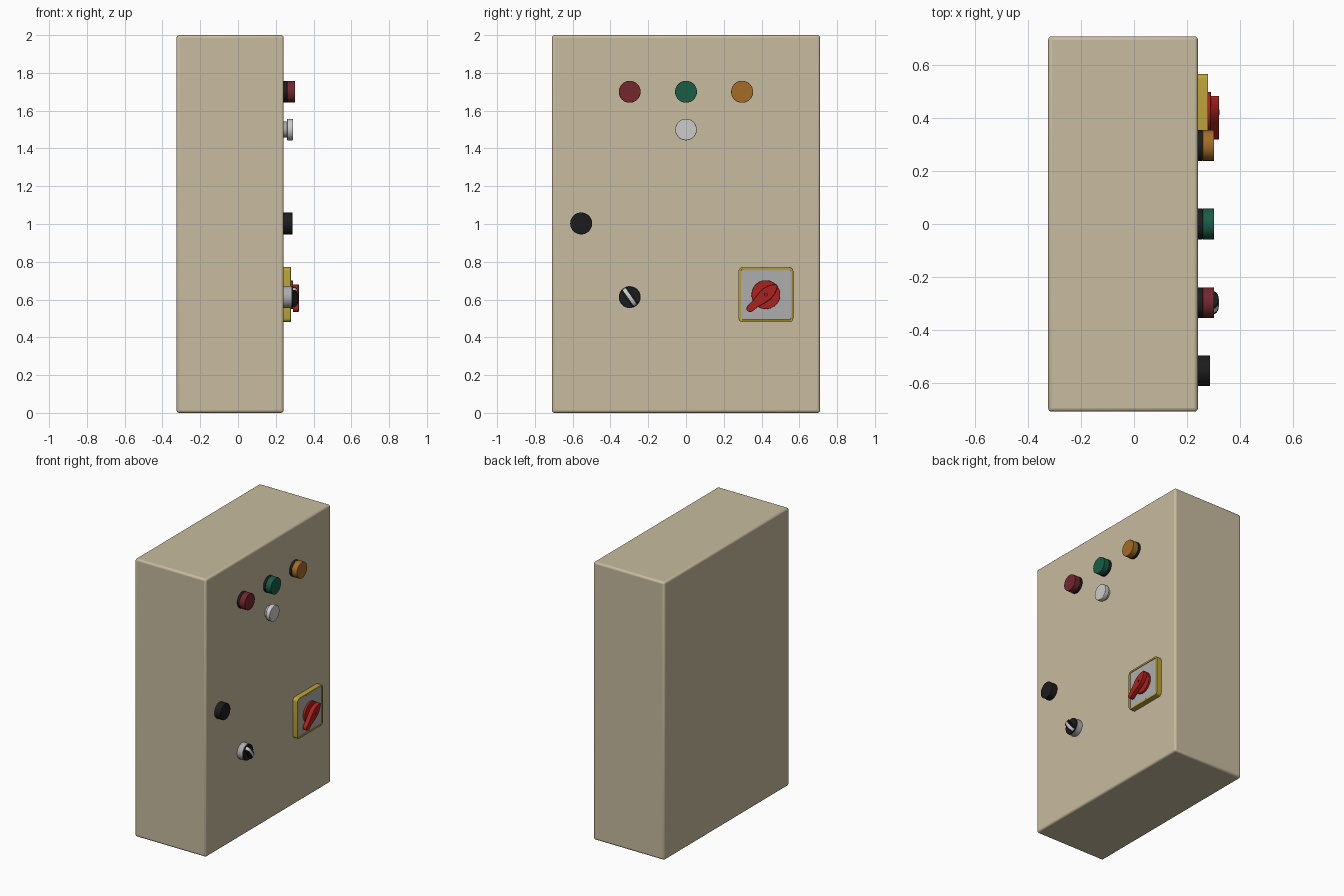
import bpy, bmesh, math
from mathutils import Matrix, Vector

if "Cube" in bpy.data.objects:
    bpy.data.objects.remove(bpy.data.objects["Cube"])

FACE = 0.242  # x of the door surface


def material(name, r, g, b):
    m = bpy.data.materials.new(name)
    m.diffuse_color = (r, g, b, 1)
    m.use_nodes = True
    m.node_tree.nodes["Principled BSDF"].inputs["Base Color"].default_value = m.diffuse_color
    return m


BEIGE = material("beige_paint", 0.58, 0.50, 0.35)
BLACK = material("black_plastic", 0.012, 0.012, 0.013)
RED_LENS = material("red_lens", 0.17, 0.02, 0.027)
GREEN_LENS = material("green_lens", 0.01, 0.11, 0.06)
AMBER_LENS = material("amber_lens", 0.37, 0.15, 0.02)
WHITE = material("white_plastic", 0.62, 0.62, 0.62)
SILVER = material("silver_metal", 0.42, 0.42, 0.43)
YELLOW = material("yellow_plastic", 0.50, 0.37, 0.04)
RED = material("red_plastic", 0.42, 0.015, 0.012)


def frame(u, v, origin):
    """Local X -> u, local Y -> v, local Z -> u x v."""
    u, v = Vector(u), Vector(v)
    m = Matrix((u, v, u.cross(v))).transposed().to_4x4()
    m.translation = origin
    return m


def door_frame(y, z, x=FACE):
    return frame((0, 1, 0), (0, 0, 1), (x, y, z))


def prism(name, pts, depth, matrix, mat, bevel=0.0, recess=None):
    """Extrude a flat outline; recess = (rim width, depth) sinks the top."""
    bm = bmesh.new()
    f = bm.faces.new([bm.verts.new((p[0], p[1], 0)) for p in pts])
    ext = bmesh.ops.extrude_face_region(bm, geom=[f], use_keep_orig=True)["geom"]
    top = [g for g in ext if isinstance(g, bmesh.types.BMFace)]
    for v in {v for t in top for v in t.verts}:
        v.co.z += depth
    bmesh.ops.recalc_face_normals(bm, faces=bm.faces[:])
    if recess:
        bmesh.ops.inset_region(bm, faces=top, thickness=recess[0])
        bmesh.ops.inset_region(bm, faces=top, thickness=0.0005)
        for v in top[0].verts:
            v.co.z -= recess[1]
    bm.transform(matrix)
    bmesh.ops.recalc_face_normals(bm, faces=bm.faces[:])
    me = bpy.data.meshes.new(name)
    bm.to_mesh(me)
    bm.free()
    me.materials.append(mat)
    ob = bpy.data.objects.new(name, me)
    bpy.context.collection.objects.link(ob)
    bpy.ops.object.select_all(action='DESELECT')
    ob.select_set(True)
    bpy.context.view_layer.objects.active = ob
    if bevel:
        b = ob.modifiers.new("bevel", 'BEVEL')
        b.width, b.segments, b.limit_method = bevel, 3, 'ANGLE'
    bpy.ops.object.shade_smooth_by_angle(angle=math.radians(35))
    return ob


def arc(cx, cy, r, a0, a1, n):
    return [(cx + r * math.cos(math.radians(a0 + (a1 - a0) * i / n)),
             cy + r * math.sin(math.radians(a0 + (a1 - a0) * i / n))) for i in range(n + 1)]


def rounded_rect(w, h, r):
    pts = []
    for k, (sx, sy) in enumerate([(1, 1), (-1, 1), (-1, -1), (1, -1)]):
        pts += arc(sx * (w / 2 - r), sy * (h / 2 - r), r, 90 * k, 90 * k + 90, 6)
    return pts


def disc(name, y, z, r, x0, x1, mat, bevel=0.002):
    return prism(name, arc(0, 0, r, 0, 360, 48)[:-1], x1 - x0, door_frame(y, z, x0), mat, bevel)


# Cabinet body
body = [(-0.71, 0), (0.71, 0), (0.71, 2), (-0.71, 2)]
prism("cabinet", body, FACE + 0.325, door_frame(0, 0, -0.325), BEIGE, 0.014)

# Row of indicator lamps
for name, y, mat in (("red", -0.298, RED_LENS), ("green", 0, GREEN_LENS), ("amber", 0.297, AMBER_LENS)):
    disc(name + "_lamp_base", y, 1.7, 0.058, FACE - 0.005, 0.26, BLACK)
    disc(name + "_lamp_lens", y, 1.7, 0.058, 0.26, 0.303, mat)

# White push button
disc("white_button_neck", 0, 1.5, 0.042, FACE - 0.005, 0.262, SILVER)
disc("white_button_cap", 0, 1.5, 0.057, 0.26, 0.292, WHITE, 0.004)

# Black door lock
disc("door_lock", -0.555, 1.003, 0.058, FACE - 0.005, 0.288, BLACK)

# Selector switch with half-round grip and pointer stripe
SY, SZ = -0.298, 0.613
disc("selector_collar", SY, SZ, 0.058, FACE - 0.005, 0.284, SILVER)
disc("selector_face", SY, SZ, 0.056, 0.283, 0.292, BLACK)
ang = math.radians(-55)
u = Vector((0, math.cos(ang), math.sin(ang)))
side = u.cross(Vector((1, 0, 0)))
for name, w, half, top, mat in (("selector_grip", 0.036, 0.053, 0.320, BLACK),
                                ("selector_stripe", 0.018, 0.054, 0.3215, WHITE)):
    h = top - 0.285
    pts = [(half * math.cos(math.pi * i / 16), h * math.sin(math.pi * i / 16) ** 0.6 if 0 < i < 16 else 0)
           for i in range(17)]
    prism(name, pts, w, frame(u, (1, 0, 0), Vector((0.285, SY, SZ)) - side * w / 2), mat)

# Main switch: yellow frame with grey inset plate
MY, MZ = 0.423, 0.626
prism("main_switch_frame", rounded_rect(0.29, 0.292, 0.022), 0.043,
      door_frame(MY, MZ, FACE - 0.005), YELLOW, 0.002, recess=(0.013, 0.006))
prism("main_switch_plate", rounded_rect(0.264, 0.266, 0.010), 0.006,
      door_frame(MY, MZ, 0.27), SILVER)

# Main switch: red dial, teardrop handle and centre screw
disc("main_switch_dial", MY, MZ, 0.076, 0.27, 0.291, RED)
handle = [(0.078, -0.004), (0.078, 0.004), (0.06, 0.018), (0.035, 0.029), (0.005, 0.034),
          (-0.03, 0.030), (-0.07, 0.022)]
handle += arc(-0.11, 0, 0.020, 90, 270, 10)
handle += [(-0.07, -0.022), (-0.03, -0.030), (0.005, -0.034), (0.035, -0.029), (0.06, -0.018)]
prism("main_switch_handle", handle[::-1], 0.032,
      door_frame(MY, MZ, 0.29) @ Matrix.Rotation(math.radians(41), 4, 'Z'), RED, 0.003)
disc("main_switch_screw", MY, MZ, 0.010, 0.315, 0.3228, BLACK, 0)
disc("main_switch_screw_head", MY, MZ, 0.006, 0.315, 0.3232, RED, 0)
